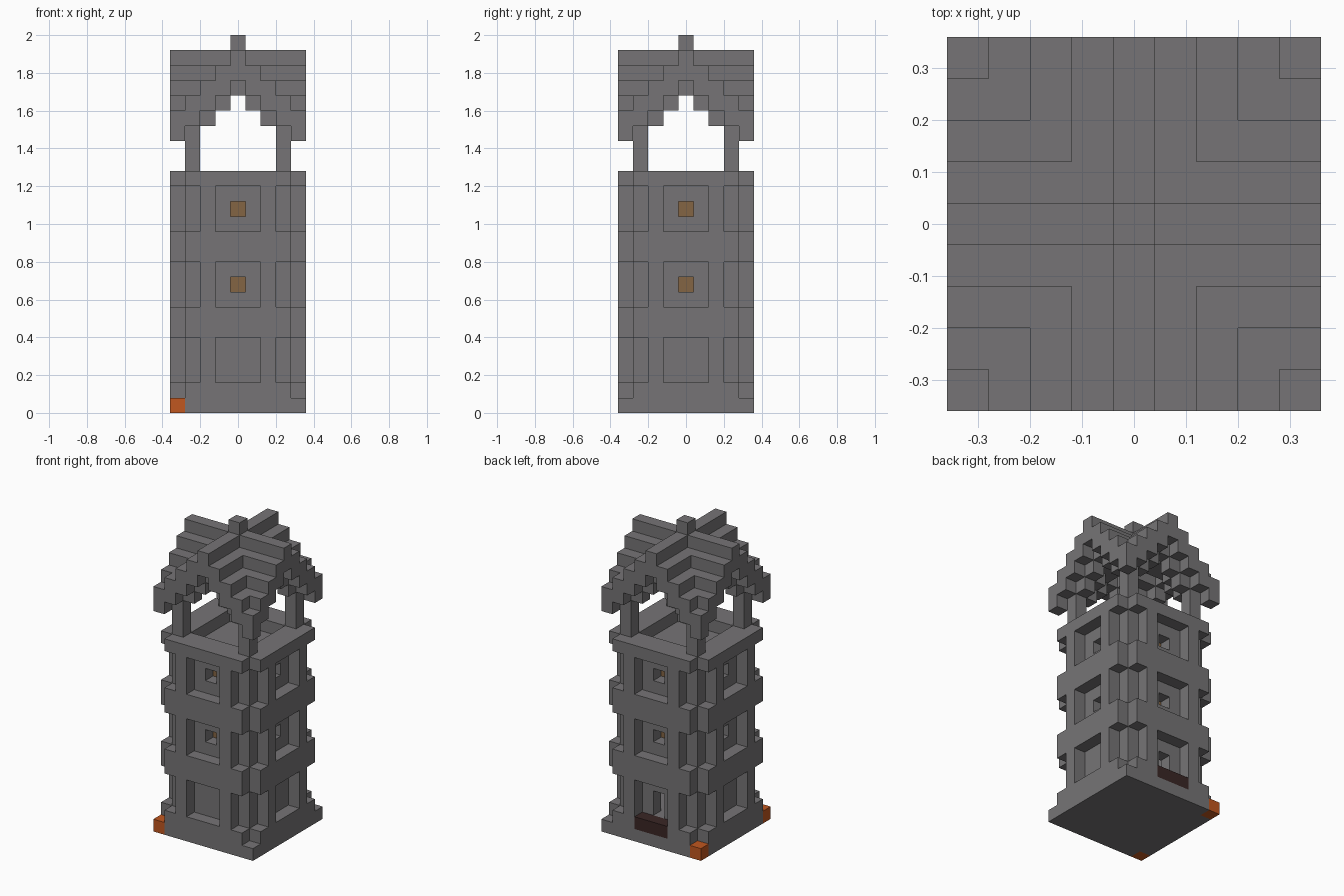
import bpy
import bmesh
from mathutils import Vector

cube = bpy.data.objects.get("Cube")
if cube:
    bpy.data.objects.remove(cube, do_unlink=True)

U = 0.08                      # edge length of one block
SPAN = range(-4, 5)
PLAN = [(x, y) for x in SPAN for y in SPAN]
DIRS = [Vector(d) for d in ((1, 0, 0), (0, 1, 0), (0, 0, 1))]


def material(name, r, g, b):
    m = bpy.data.materials.new(name)
    m.use_nodes = True
    m.diffuse_color = (r, g, b, 1)
    m.node_tree.nodes["Principled BSDF"].inputs["Base Color"].default_value = (r, g, b, 1)
    return m


def part(name, cells, mat):
    """Skin a set of blocks (x, y, layer), keeping only the outer faces."""
    cells = set(cells)
    bm = bmesh.new()
    for c in cells:
        centre = Vector((c[0], c[1], c[2] + 0.5))
        for i, axis in enumerate(DIRS):
            u, v = DIRS[(i + 1) % 3], DIRS[(i + 2) % 3]
            for s in (1, -1):
                n = axis * s
                if (c[0] + int(n.x), c[1] + int(n.y), c[2] + int(n.z)) in cells:
                    continue
                ring = [(-1, -1), (1, -1), (1, 1), (-1, 1)][::s]
                bm.faces.new([bm.verts.new((centre + (n + u * p + v * q) / 2) * U)
                              for p, q in ring])
    bmesh.ops.remove_doubles(bm, verts=bm.verts, dist=U / 100)
    mesh = bpy.data.meshes.new(name)
    bm.to_mesh(mesh)
    bm.free()
    mesh.materials.append(mat)
    obj = bpy.data.objects.new(name, mesh)
    bpy.context.collection.objects.link(obj)


def far(x, y):
    return max(abs(x), abs(y))


def near(x, y):
    return min(abs(x), abs(y))


stone = material("grey stone", 0.18, 0.175, 0.18)
orange = material("orange marker", 0.53, 0.095, 0.014)
wood = material("brown wood", 0.23, 0.13, 0.056)
dark = material("dark wood", 0.042, 0.019, 0.018)

# Base plate with two coloured corner blocks on the right side
corners = [(-4, -4, 0), (-4, 4, 0)]
part("corner_markers", corners, orange)
part("base_plate", [(x, y, 0) for x, y in PLAN if (x, y, 0) not in corners], stone)

# Door step at the back
step = [(x, 4, 1) for x in (-1, 0, 1)]
part("door_step", step, dark)

# Plinth above the base
notched = [(x, y) for x, y in PLAN if near(x, y) < 4]
part("plinth", [(x, y, 1) for x, y in notched if (x, y, 1) not in step], stone)

# Three storeys of walls with piers, windows and a doorway
WINDOWS = (8, 13)
for number, bottom in enumerate((2, 7, 12)):
    walls = []
    for z in range(bottom, bottom + 3):
        for x, y in PLAN:
            m, n = far(x, y), near(x, y)
            window = n == 0 and z in WINDOWS
            doorway = (x, y) == (0, 3) and z in (2, 3)
            if (m == 3 and not window and not doorway) or (m == 4 and n == 2):
                walls.append((x, y, z))
    part(f"storey_{number + 1}", walls, stone)

# Projecting bands, the top one being the parapet
for name, layers in (("lower_band", (5, 6)), ("upper_band", (10, 11)), ("parapet", (15,))):
    part(name, [(x, y, z) for z in layers for x, y in notched if far(x, y) >= 3], stone)

# Inner floors and the lookout deck
for name, z in (("lower_floor", 6), ("upper_floor", 11), ("lookout_deck", 14)):
    part(name, [(x, y, z) for x, y in PLAN if far(x, y) <= 2], stone)

# Wooden blocks behind the windows
part("window_backs", [(x, y, z) for z in WINDOWS for x, y in PLAN
                      if far(x, y) == 2 and near(x, y) == 0], wood)

# Corner posts carrying the roof
part("roof_posts", [(x, y, z) for x in (-3, 3) for y in (-3, 3) for z in (16, 17, 18)], stone)

# Stepped cross-gable roof with arches between the posts
roof = []
for x, y in PLAN:
    n = near(x, y)
    top = 24 - n
    depth = 3 if far(x, y) == 3 and n < 3 else 2
    roof += [(x, y, z) for z in range(top - depth, top)]
part("cross_gable_roof", roof, stone)
part("finial", [(0, 0, 24)], stone)
